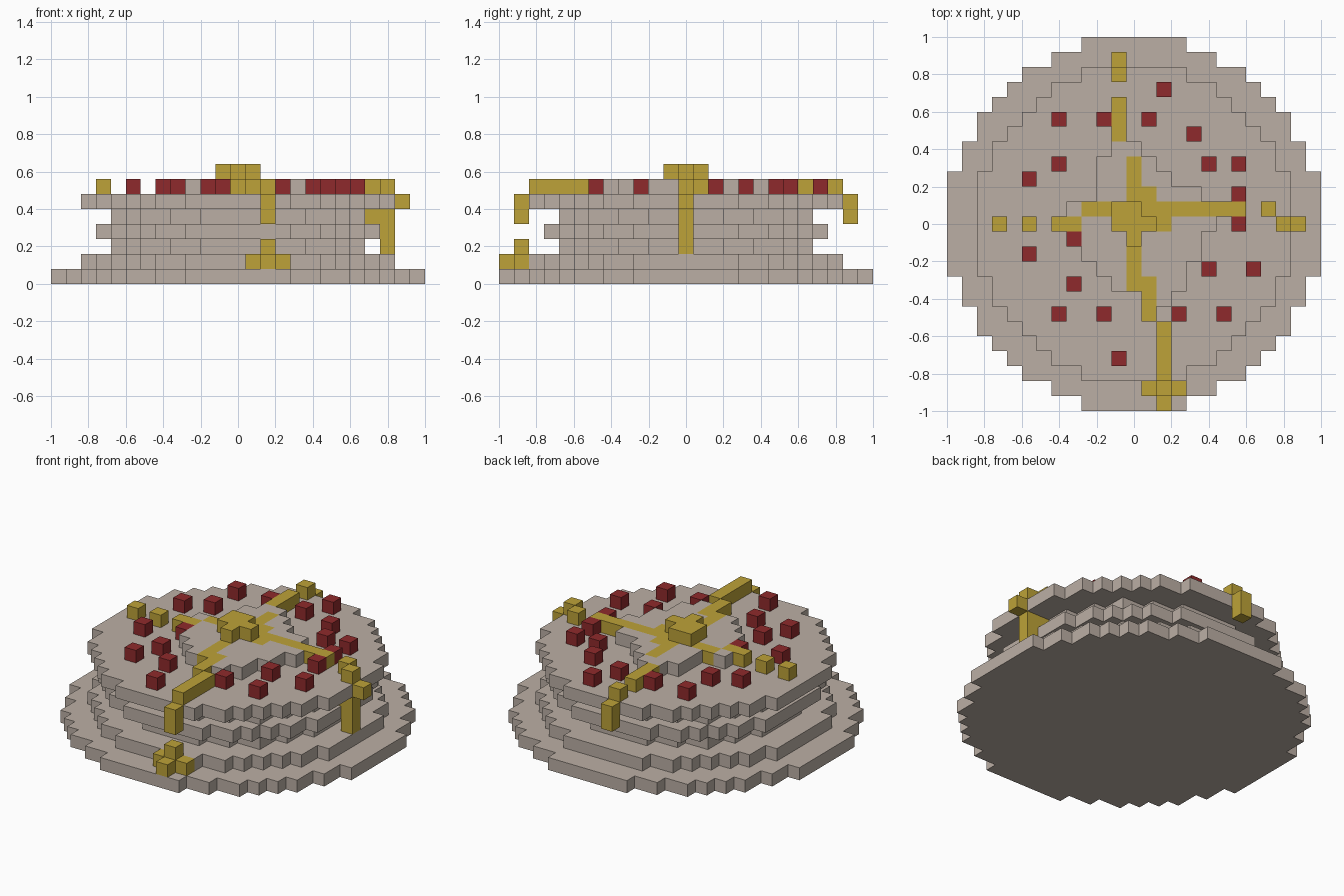
import bpy
import bmesh
from mathutils import Vector

cube = bpy.data.objects.get("Cube")
if cube:
    bpy.data.objects.remove(cube, do_unlink=True)

CELL = 0.08   # edge of one block
TOP = 6       # layer on which the topping sits


def material(name, rgb):
    mat = bpy.data.materials.new(name)
    mat.use_nodes = True
    colour = (*rgb, 1)
    mat.diffuse_color = colour
    bsdf = mat.node_tree.nodes["Principled BSDF"]
    bsdf.inputs["Base Color"].default_value = colour
    bsdf.inputs["Roughness"].default_value = 0.9
    return mat


stone = material("warm grey", (0.50, 0.43, 0.375))
gold = material("mustard yellow", (0.51, 0.365, 0.04))
red = material("dark red", (0.275, 0.023, 0.025))


def disc(radius, layer):
    """Blocks whose centres lie within a circle."""
    r = int(radius)
    span = range(-r, r + 1)
    return {(i, j, layer) for i in span for j in span if i * i + j * j <= radius * radius}


def box(xs, ys, zs):
    """Blocks in an inclusive range on each axis."""
    ranges = [range(a, b + 1) for a, b in (xs, ys, zs)]
    return {(i, j, k) for i in ranges[0] for j in ranges[1] for k in ranges[2]}


def row(xs, j, k=TOP):
    return box(xs, (j, j), (k, k))


def column(i, ys, k=TOP):
    return box((i, i), ys, (k, k))


def stack(i, j, zs):
    return box((i, i), (j, j), zs)


parts = {}

# Round tiers, bottom to top
names = ["base_plate", "lower_tier", "lower_waist", "middle_ring", "upper_waist", "upper_tier"]
for layer, (name, radius) in enumerate(zip(names, [12.5, 10.5, 8.5, 9.5, 8.5, 10.5])):
    parts[name] = (disc(radius, layer), stone)

# Golden cross, with trails running out to the rim
parts["centre_knob"] = (row((-1, 0), 1, TOP + 1) | row((-1, 1), 0, TOP + 1) | row((0, 0), -1, TOP + 1), gold)
parts["cross_arms"] = (row((-3, 7), 1) | row((-1, 2), 0) | column(0, (-4, 4)) | row((1, 1), 2), gold)
parts["front_trail"] = (column(1, (-6, -4)) | column(2, (-10, -7)) | stack(2, -11, (4, 5)), gold)
parts["front_puddle"] = (row((1, 3), -11, 1) | row((2, 2), -12, 1) | row((2, 2), -11, 2), gold)
parts["left_trail"] = (row((9, 9), 1) | row((10, 10), 0) | row((11, 11), 0, 5)
                       | row((9, 10), 0, 4) | stack(10, 0, (2, 3)), gold)
parts["back_trail"] = (column(-1, (6, 8)) | column(-1, (10, 10)) | stack(-1, 11, (4, 5)), gold)
parts["right_trail"] = (row((-5, -4), 0) | row((-7, -7), 0) | row((-9, -9), 0), gold)

# Irregular raised crown, one span of blocks per row from front to back
spans = [(1, 2), (-1, 3), (-2, 3), (-3, 4), (-3, 4), (-3, 5),
         (-4, 5), (-2, 4), (-2, 2), (-2, 1), (-1, 0)]
crown = set().union(*(row(span, j) for j, span in enumerate(spans, -5)))
for cells, mat in parts.values():
    if mat == gold:
        crown -= cells
parts["crown"] = (crown, stone)

# Scattered red blocks
berries = [(2, 9), (-5, 7), (-2, 7), (1, 7), (4, 6), (-5, 4), (5, 4), (7, 4), (-7, 3), (7, 2),
           (7, 0), (-4, -1), (-7, -2), (5, -3), (8, -3), (-4, -4), (-5, -6), (-2, -6),
           (3, -6), (6, -6), (-1, -9)]
parts["berries"] = ({(i, j, TOP) for i, j in berries}, red)

occupied = set().union(*(cells for cells, _ in parts.values()))
AXES = [Vector(v) for v in ((1, 0, 0), (0, 1, 0), (0, 0, 1))]


def build(name, cells, mat):
    """Mesh of the outward block faces that no other block covers."""
    bm = bmesh.new()
    for cell in sorted(cells):
        centre = Vector(cell) + AXES[2] / 2
        for a in range(3):
            for side in (-1, 1):
                n = AXES[a] * side
                if tuple(int(c) for c in Vector(cell) + n) in occupied:
                    continue
                u = AXES[(a + 1) % 3]
                v = n.cross(u)
                corners = [n + u + v, n - u + v, n - u - v, n + u - v]
                bm.faces.new([bm.verts.new((centre + c / 2) * CELL) for c in corners])
    bmesh.ops.remove_doubles(bm, verts=bm.verts, dist=CELL / 100)
    mesh = bpy.data.meshes.new(name)
    bm.to_mesh(mesh)
    bm.free()
    mesh.materials.append(mat)
    bpy.context.collection.objects.link(bpy.data.objects.new(name, mesh))


for name, (cells, mat) in parts.items():
    build(name, cells, mat)
